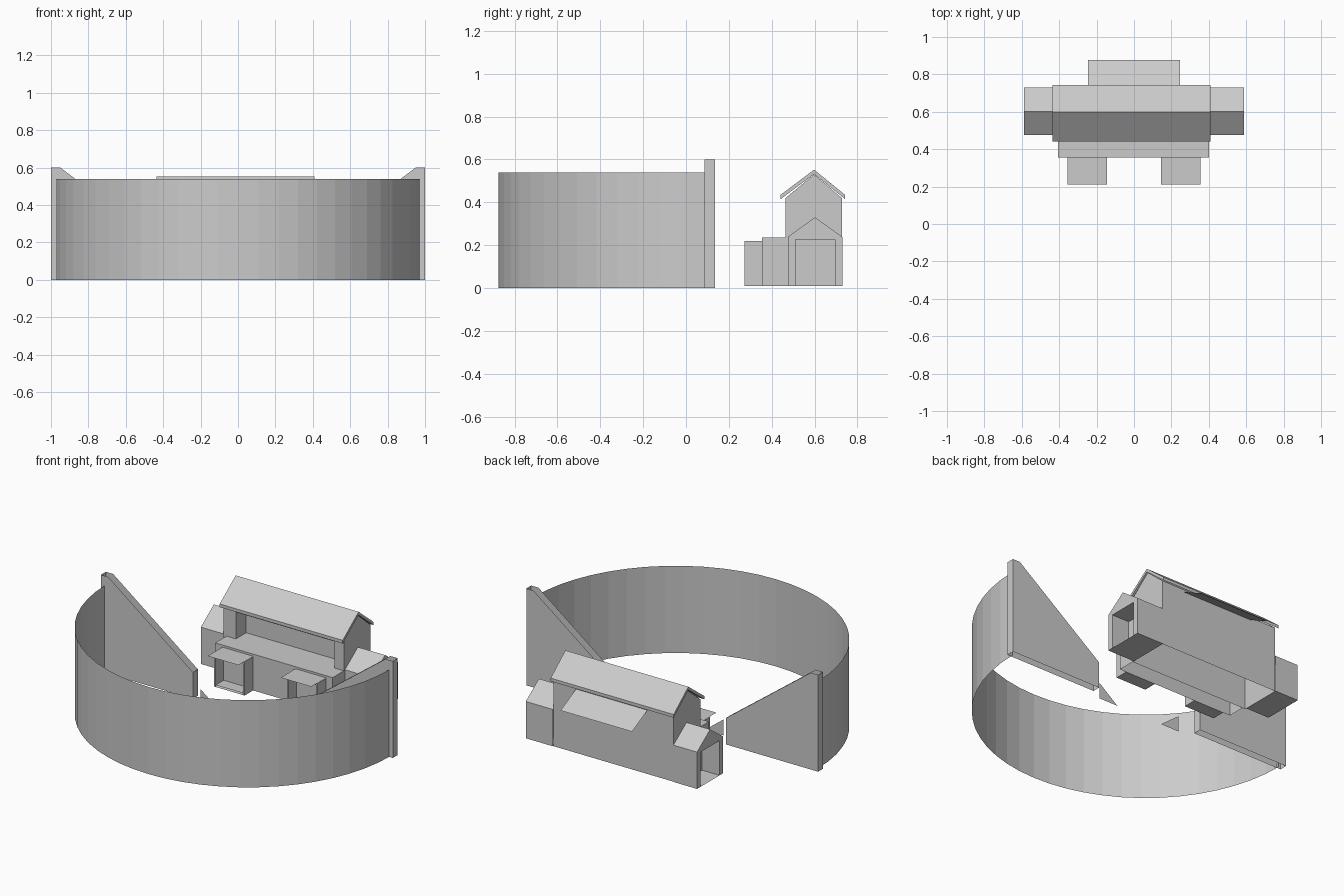
import bpy, math

if "Cube" in bpy.data.objects:
    bpy.data.objects.remove(bpy.data.objects["Cube"])


def mesh(name, verts, faces):
    me = bpy.data.meshes.new(name)
    me.from_pydata(verts, [], faces)
    me.update()
    ob = bpy.data.objects.new(name, me)
    bpy.context.collection.objects.link(ob)
    return ob


def panels(name, quads):
    """Separate flat panels, each given by its corners."""
    verts, faces = [], []
    for q in quads:
        faces.append(list(range(len(verts), len(verts) + len(q))))
        verts += q
    return mesh(name, verts, faces)


def box(x0, x1, y0, y1, z0, z1, skip=""):
    """Box sides as panels; skip drops l, r, f, b, d, u sides."""
    q = {
        "l": [(x0, y1, z0), (x0, y0, z0), (x0, y0, z1), (x0, y1, z1)],
        "r": [(x1, y0, z0), (x1, y1, z0), (x1, y1, z1), (x1, y0, z1)],
        "f": [(x0, y0, z0), (x1, y0, z0), (x1, y0, z1), (x0, y0, z1)],
        "b": [(x1, y1, z0), (x0, y1, z0), (x0, y1, z1), (x1, y1, z1)],
        "d": [(x0, y1, z0), (x1, y1, z0), (x1, y0, z0), (x0, y0, z0)],
        "u": [(x0, y0, z1), (x1, y0, z1), (x1, y1, z1), (x0, y1, z1)]}
    return [v for k, v in q.items() if k not in skip]


def extrude_x(name, prof, x0, x1):
    n = len(prof)
    verts = [(x, y, z) for x in (x0, x1) for y, z in prof]
    faces = [[i, i + n, (i + 1) % n + n, (i + 1) % n] for i in range(n)]
    return mesh(name, verts, faces + [list(range(n)), list(range(2 * n - 1, n - 1, -1))])


# Curved enclosure wall: single-surface half ring
N, R = 28, 0.975
arc = [(R * math.cos(a), 0.1 + R * math.sin(a))
       for a in (math.pi + math.pi * i / N for i in range(N + 1))]
mesh("curved_wall", [(x, y, z) for x, y in arc for z in (0, 0.54)],
     [[2 * i, 2 * i + 2, 2 * i + 3, 2 * i + 1] for i in range(N)])

# Sloping end walls (open at top and bottom) and small ground triangles
for s, side in ((-1, "left"), (1, "right")):
    outline = [(s * 1.0, 0), (s * 1.0, 0.6), (s * 0.95, 0.6), (s * 0.37, 0.165), (s * 0.37, 0)]
    y0, y1 = 0.087, 0.135
    quads = [[(x, y, z) for x, z in outline] for y in (y0, y1)]
    for x, h in ((1.0, 0.6), (0.37, 0.165)):
        quads.append([(s * x, y0, 0), (s * x, y1, 0), (s * x, y1, h), (s * x, y0, h)])
    panels(side + "_end_wall", quads)
    panels(side + "_ramp_triangle",
           [[(s * 0.29, 0.045, 0), (s * 0.29, 0.045, 0.10), (s * 0.16, 0.045, 0)]])

# Main hall: shell with gable ends and a recessed balcony in the front
X0, X1, Y0, Y1, Z0, ZE = -0.425, 0.40, 0.465, 0.727, 0.01, 0.42
BX0, BX1, BY, BZ0, BZ1 = -0.34, 0.335, 0.565, 0.235, 0.40
hall = box(X0, X1, Y0, Y1, Z0, ZE, "lrfud")
for x in (X0, X1):
    hall.append([(x, Y0, Z0), (x, Y1, Z0), (x, Y1, ZE), (x, 0.598, 0.53), (x, Y0, ZE)])
for a, b, c, d in ((X0, BX0, Z0, ZE), (BX1, X1, Z0, ZE), (BX0, BX1, Z0, BZ0), (BX0, BX1, BZ1, ZE)):
    hall += box(a, b, Y0, Y0, c, d, "lrbud")
hall += box(BX0, BX1, Y0, BY, BZ0, BZ1, "f")
panels("main_hall", hall)

# Main roof slab
extrude_x("main_roof", [(0.442, 0.415), (0.598, 0.532), (0.742, 0.415),
                        (0.742, 0.435), (0.598, 0.552), (0.442, 0.435)][::-1], -0.435, 0.408)

# Rear awning
panels("rear_awning", [[(-0.245, 0.727, 0.405), (0.245, 0.727, 0.405),
                        (0.245, 0.878, 0.33), (-0.245, 0.878, 0.33)]])

# Side wings with gabled roofs and open doorways in their end walls
for s, side in ((-1, "left"), (1, "right")):
    xi, xo = (X0 if s < 0 else X1), s * 0.587
    ya, yb, yr, ze, zr = 0.475, 0.73, 0.602, 0.238, 0.33
    da, db, dz = 0.51, 0.695, 0.225
    panels(side + "_wing", [
        [(xi, ya, Z0), (xo, ya, Z0), (xo, ya, ze), (xi, ya, ze)],
        [(xi, yb, Z0), (xo, yb, Z0), (xo, yb, ze), (xi, yb, ze)],
        [(xi, ya, Z0), (xo, ya, Z0), (xo, yb, Z0), (xi, yb, Z0)],
        [(xi, ya, ze), (xo, ya, ze), (xo, yr, zr), (xi, yr, zr)],
        [(xi, yb, ze), (xo, yb, ze), (xo, yr, zr), (xi, yr, zr)],
        [(xo, ya, Z0), (xo, da, Z0), (xo, da, dz), (xo, ya, dz)],
        [(xo, db, Z0), (xo, yb, Z0), (xo, yb, dz), (xo, db, dz)],
        [(xo, ya, dz), (xo, yb, dz), (xo, yb, ze), (xo, yr, zr), (xo, ya, ze)]])
    # Doorway lining
    x2 = xo - s * 0.12
    panels(side + "_wing_lining", [
        [(xo, y, Z0), (x2, y, Z0), (x2, y, dz), (xo, y, dz)] for y in (da, db)] + [
        [(xo, da, dz), (xo, db, dz), (x2, db, dz), (x2, da, dz)],
        [(x2, da, Z0), (x2, db, Z0), (x2, db, dz), (x2, da, dz)]])

# Low front block with flat terrace
panels("front_block", box(-0.405, 0.40, 0.355, Y0, Z0, 0.235, "bd"))

# Two porches with open fronts and thin flat canopies
for s, side in ((-1, "left"), (1, "right")):
    a, b = sorted((s * 0.145, s * 0.355))
    panels(side + "_porch", box(a, b, 0.272, 0.355, Z0, 0.218, "fb")
           + box(a + 0.012, b - 0.012, 0.272, 0.35, Z0 + 0.012, 0.206, "f")
           + box(a, a + 0.012, 0.272, 0.272, Z0, 0.218, "lrbud")
           + box(b - 0.012, b, 0.272, 0.272, Z0, 0.218, "lrbud")
           + box(a, b, 0.272, 0.272, 0.206, 0.218, "lrbud"))
    panels(side + "_canopy", [[(a, 0.21, 0.222), (b, 0.21, 0.222), (b, 0.36, 0.222), (a, 0.36, 0.222)]])
